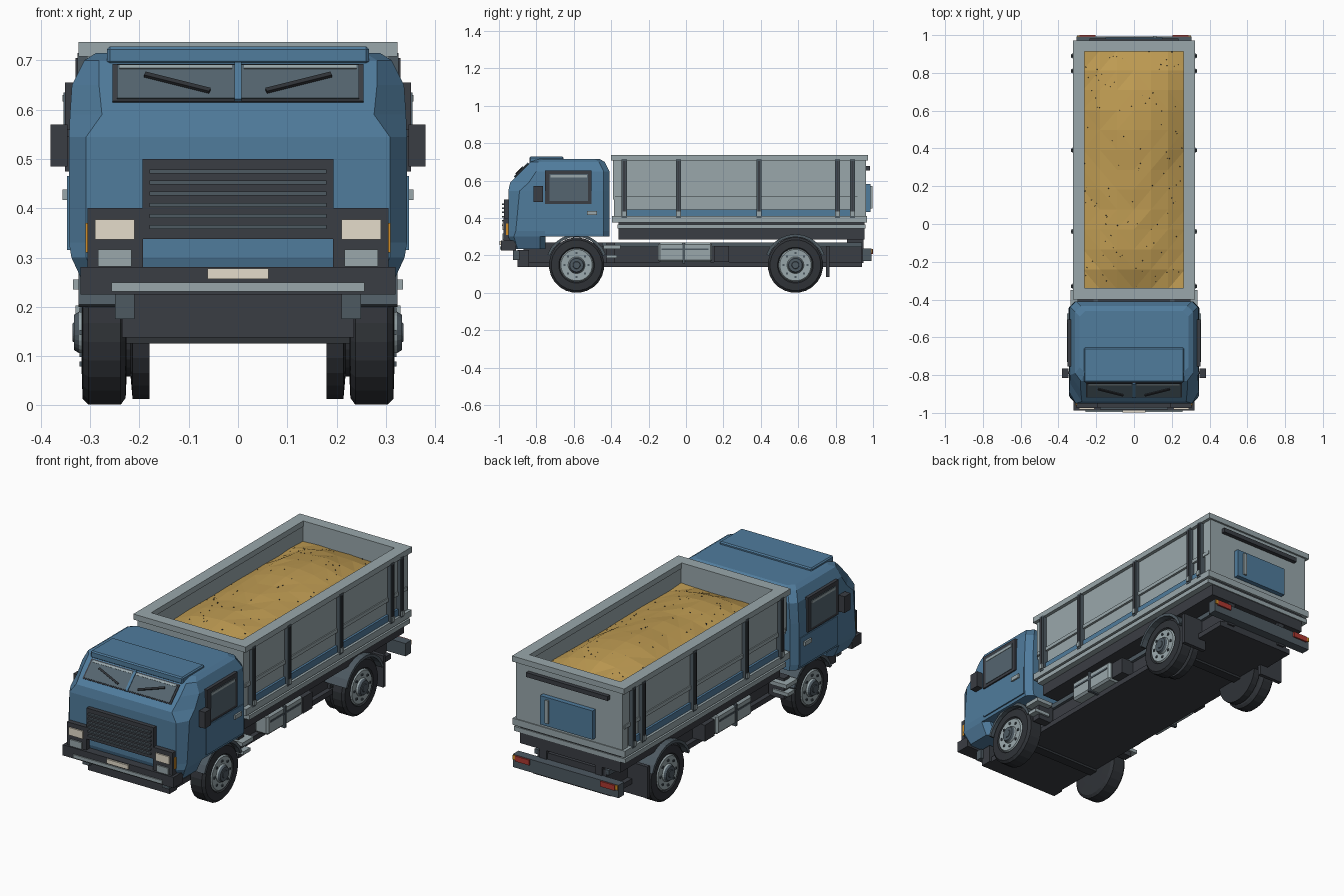
import bpy, bmesh, math, random
from mathutils import Matrix, Vector

random.seed(4)
if "Cube" in bpy.data.objects:
    bpy.data.objects.remove(bpy.data.objects["Cube"])


def material(name, r, g, b):
    m = bpy.data.materials.new(name)
    m.use_nodes = True
    m.diffuse_color = (r, g, b, 1)
    bsdf = m.node_tree.nodes["Principled BSDF"]
    bsdf.inputs["Base Color"].default_value = (r, g, b, 1)
    bsdf.inputs["Roughness"].default_value = 0.7
    return m


blue = material("cab blue", .08, .2, .335)
black = material("tyre black", .029, .033, .039)
dark = material("charcoal", .042, .047, .057)
slate = material("slate grey", .075, .1, .12)
grey = material("light grey", .32, .39, .41)
glass = material("window glass", .09, .13, .16)
cream = material("lamp cream", .78, .72, .6)
sand = material("sand", .52, .33, .085)
red = material("lamp red", .42, .04, .03)
amber = material("lamp amber", .65, .27, .02)


def finish(name, bm, mats, mirror=False, bevel=0):
    bmesh.ops.recalc_face_normals(bm, faces=bm.faces)
    me = bpy.data.meshes.new(name)
    bm.to_mesh(me)
    bm.free()
    for m in mats:
        me.materials.append(m)
    ob = bpy.data.objects.new(name, me)
    bpy.context.collection.objects.link(ob)
    if bevel:
        mod = ob.modifiers.new("edge", "BEVEL")
        mod.width, mod.segments = bevel, 1
    if mirror:
        ob.modifiers.new("other side", "MIRROR")
    return ob


def cube(bm, x, y, z, matrix=Matrix()):
    size = [b - a for a, b in (x, y, z)]
    mid = Vector([(a + b) / 2 for a, b in (x, y, z)])
    bmesh.ops.create_cube(bm, size=1, matrix=matrix @ Matrix.Translation(mid) @ Matrix.Diagonal((*size, 1)))


def box(name, mat, x, y, z, mirror=False, bevel=0, matrix=Matrix()):
    """Box from ranges; a single x number means a centred box."""
    bm = bmesh.new()
    cube(bm, x if isinstance(x, tuple) else (-x, x), y, z, matrix)
    return finish(name, bm, [mat], mirror, bevel)


def loft(bm, rings, indices=None):
    rows = [[bm.verts.new(p) for p in ring] for ring in rings]
    for k, (a, b) in enumerate(zip(rows, rows[1:])):
        for i in range(len(a)):
            j = (i + 1) % len(a)
            bm.faces.new((a[i], a[j], b[j], b[i])).material_index = indices[k] if indices else 0
    for row, k in ((rows[0], 0), (rows[-1], -1)):
        bm.faces.new(row).material_index = indices[k] if indices else 0


# Cab shell and skirt: chamfered outlines stacked upwards
def outline(z, front, back, w, cx, cy):
    half = [(w - cx, front), (w, front + cy), (w, back - .03), (w - .03, back)]
    return [(x, y, z) for x, y in half] + [(-x, y, z) for x, y in reversed(half)]


def shell(name, *levels):
    bm = bmesh.new()
    loft(bm, [outline(*level) for level in levels])
    finish(name, bm, [blue])


shell("cab", (.3, -.95, -.41, .338, .03, .03), (.33, -.95, -.41, .343, .035, .04),
      (.545, -.95, -.41, .343, .035, .06), (.59, -.94, -.41, .341, .065, .1),
      (.65, -.88, -.41, .337, .055, .08), (.7, -.83, -.435, .312, .03, .04),
      (.715, -.79, -.46, .288, .03, .03))
shell("cab_front_skirt", (.235, -.93, -.75, .308, .03, .03), (.3, -.95, -.75, .338, .03, .03))
box("roof_visor", blue, .266, (-.838, -.655), (.692, .728), bevel=.006)

# Windscreen on the sloping face: local y runs up the slope, z points outwards
slope = Matrix.Translation((0, -.8775, .6525)) @ Matrix.Rotation(math.radians(45), 4, "X")
box("windscreen_frame", dark, .255, (-.053, .053), (-.01, .004), matrix=slope)
box("windscreen", glass, (.007, .246), (-.048, .048), (0, .007), True, matrix=slope)
box("windscreen_divider", blue, .007, (-.053, .053), (0, .01), matrix=slope)
box("windscreen_glint", grey, (.012, .24), (.036, .045), (.004, .009), True, matrix=slope)
box("wiper", black, (-.07, .07), (-.005, .005), (.008, .015), True,
    matrix=slope @ Matrix.Translation((.123, -.008, 0)) @ Matrix.Rotation(.34, 4, "Z"))

# Cab sides
box("side_window_frame", dark, (.32, .351), (-.755, -.505), (.475, .655), True)
box("side_window", glass, (.33, .354), (-.73, -.525), (.49, .635), True)
box("side_window_glint", grey, (.33, .356), (-.725, -.53), (.617, .63), True)
box("door_panel", blue, (.33, .347), (-.755, -.445), (.315, .465), True)
box("door_handle", grey, (.34, .356), (-.53, -.475), (.417, .438), True)
box("mirror_arm", dark, (.32, .36), (-.795, -.78), (.545, .56), True)
box("mirror", dark, (.346, .38), (-.815, -.765), (.485, .57), True)
box("side_marker", amber, (.3, .309), (-.962, -.94), (.31, .37), True)

# Grille, lamps and front bumper
box("grille", dark, .194, (-.972, -.94), (.338, .5))
for i in range(6):
    z = .362 + i * .0225
    box("grille_slat", slate, .18, (-.983, -.96), (z - .004, z + .004))
box("lamp_housing", dark, (.193, .305), (-.975, -.93), (.275, .4), True)
box("headlight", cream, (.21, .29), (-.982, -.96), (.337, .377), True)
box("lower_lamp", grey, (.216, .284), (-.982, -.96), (.282, .316), True)
box("front_bumper", dark, .32, (-.988, -.91), (.225, .281))
box("bumper_strip", grey, .257, (-.994, -.98), (.231, .249))
box("number_plate", cream, .062, (-.997, -.98), (.256, .278))
box("front_apron", dark, .235, (-.9, -.84), (.138, .23))
box("tow_bracket", slate, (.21, .25), (-.925, -.89), (.175, .226), True)

# Chassis
box("underbody", dark, .225, (-.89, .94), (.138, .165))
box("frame_core", dark, .2, (-.87, .94), (.16, .268))
box("frame_rail", slate, (.19, .215), (-.45, .94), (.245, .27), True)
box("cab_step", grey, (.24, .335), (-.44, -.35), (.235, .255), True)
box("cab_step_lower", grey, (.24, .33), (-.425, -.37), (.185, .203), True)
box("step_bracket", dark, (.21, .3), (-.425, -.38), (.16, .268), True)
box("side_tank", grey, (.2, .278), (-.15, .14), (.165, .268), True, .01)
box("tank_lid", slate, (.2, .281), (-.13, .12), (.228, .238), True)
box("tank_strap", slate, (.2, .284), (-.02, -.005), (.158, .27), True)
box("battery_box", dark, (.2, .27), (.15, .23), (.165, .25), True)
box("mud_flap", dark, (.18, .315), (.748, .768), (.085, .25), True)
box("rear_bumper", slate, .305, (.945, .992), (.17, .237))
box("bumper_bracket", dark, (.14, .18), (.86, .95), (.16, .3), True)
box("subframe_mount", dark, (.14, .18), (.5, .67), (.26, .3), True)
box("tail_lamp", red, (.205, .288), (.98, 1), (.207, .235), True)
box("tail_marker", amber, (.288, .303), (.98, .998), (.212, .235), True)


# Wheels and arches
def spin(x, r, y, z, n=24):
    return [(x, y + r * math.cos(2 * math.pi * (i + .5) / n), z + r * math.sin(2 * math.pi * (i + .5) / n))
            for i in range(n)]


def wheel(name, y, outer, inner_tyre):
    z = r = .148
    bm = bmesh.new()
    profile = inner_tyre + [
        (.228, r - .014, 0), (.238, r, 0), (outer - .012, r, 0), (outer, r - .012, 0),
        (outer + .002, .096, 0), (outer - .005, .09, 1), (outer + .003, .084, 1), (outer, .045, 1),
        (outer + .008, .042, 2), (outer + .018, .036, 2), (outer + .018, .02, 2), (outer + .021, .018, 2)]
    loft(bm, [spin(x, rr, y, z) for x, rr, _ in profile], [p[2] for p in profile[:-1]])
    old = set(bm.faces)
    for i in range(8):
        a = math.pi * i / 4
        py, pz = y + .064 * math.cos(a), z + .064 * math.sin(a)
        cube(bm, (outer - .005, outer + .007), (py - .005, py + .005), (pz - .005, pz + .005))
    for f in bm.faces:
        if f not in old:
            f.material_index = 2
    finish(name, bm, [black, grey, slate], True)


def arch(name, y):
    bm = bmesh.new()
    rings = []
    for i in range(11):
        a = math.radians(20 + 14 * i)
        c, s = math.cos(a), math.sin(a)
        rings.append([(x, y + r * c, .148 + r * s) for x, r in
                      ((.2, .151), (.324, .151), (.324, .166), (.2, .166))])
    loft(bm, rings)
    finish(name, bm, [slate], True)


wheel("front_wheel", -.585, .315, [(.226, .08, 0)])
wheel("rear_wheel", .585, .303, [(.18, .08, 0), (.18, .136, 0), (.214, .136, 0), (.218, .09, 0), (.226, .09, 0)])
for end, y in (("front", -.585), ("rear", .585)):
    arch(end + "_arch", y)
    box(end + "_axle", black, .24, (y - .025, y + .025), (.126, .173))

# Load bed
box("bed_subframe", dark, .29, (-.36, .955), (.285, .39))
box("subframe_rail", grey, .322, (-.365, .96), (.343, .366))
box("bed_floor", grey, .3, (-.385, .955), (.4, .515))
box("bed_ledge", grey, .324, (-.395, .967), (.376, .41))
box("bed_stripe", blue, (.29, .312), (-.32, .9), (.411, .445), True)
box("bed_side", grey, (.268, .306), (-.39, .96), (.515, .715), True)
box("bed_side_rib", grey, (.29, .312), (-.38, .95), (.515, .534), True)
box("bed_front", grey, .3, (-.39, -.342), (.5, .715))
box("bed_back", grey, .308, (.918, .962), (.41, .715))
box("rim_side", grey, (.263, .324), (-.4, .972), (.708, .737), True)
box("rim_front", grey, .264, (-.4, -.34), (.708, .737))
box("rim_back", grey, .264, (.914, .972), (.708, .737))
for y in (-.33, -.04, .39, .81, .89):
    box("bed_post", slate, (.3, .326), (y - .014, y + .014), (.4, .715), True)
    box("post_rib", dark, (.32, .33), (y - .006, y + .006), (.41, .705), True)
    box("post_foot", grey, (.3, .333), (y - .01, y + .01), (.41, .435), True)

# Tailgate fittings
box("tailgate_bar", dark, .235, (.96, .983), (.655, .678))
box("tailgate_panel", blue, .152, (.96, .987), (.432, .582))
box("tailgate_handle", grey, (.1, .118), (.98, .996), (.45, .57))

# Sand heap with scattered pebbles
bm = bmesh.new()
move = Matrix.Translation((0, .287, 0)) @ Matrix.Diagonal((.27, .632, 1, 1))
bmesh.ops.create_grid(bm, x_segments=6, y_segments=12, size=1, matrix=move)
for v in bm.verts:
    u, t = v.co.x / .27, (v.co.y - .287) / .632
    heap = (1 - u * u) * (1 - t ** 4)
    v.co.z = .628 + heap * (.08 + .012 * math.sin(4 * t)) + random.uniform(-.004, .004)
bmesh.ops.triangulate(bm, faces=bm.faces)
spots = []
for f in random.choices(list(bm.faces), k=110):
    a, b, c = [v.co for v in f.verts]
    p, q = sorted((random.random(), random.random()))
    spots.append(a * p + b * (q - p) + c * (1 - q))
finish("sand_heap", bm, [sand])
bm = bmesh.new()
for p in spots:
    bmesh.ops.create_icosphere(bm, subdivisions=1, radius=random.uniform(.002, .0035), matrix=Matrix.Translation(p))
finish("pebbles", bm, [dark])
